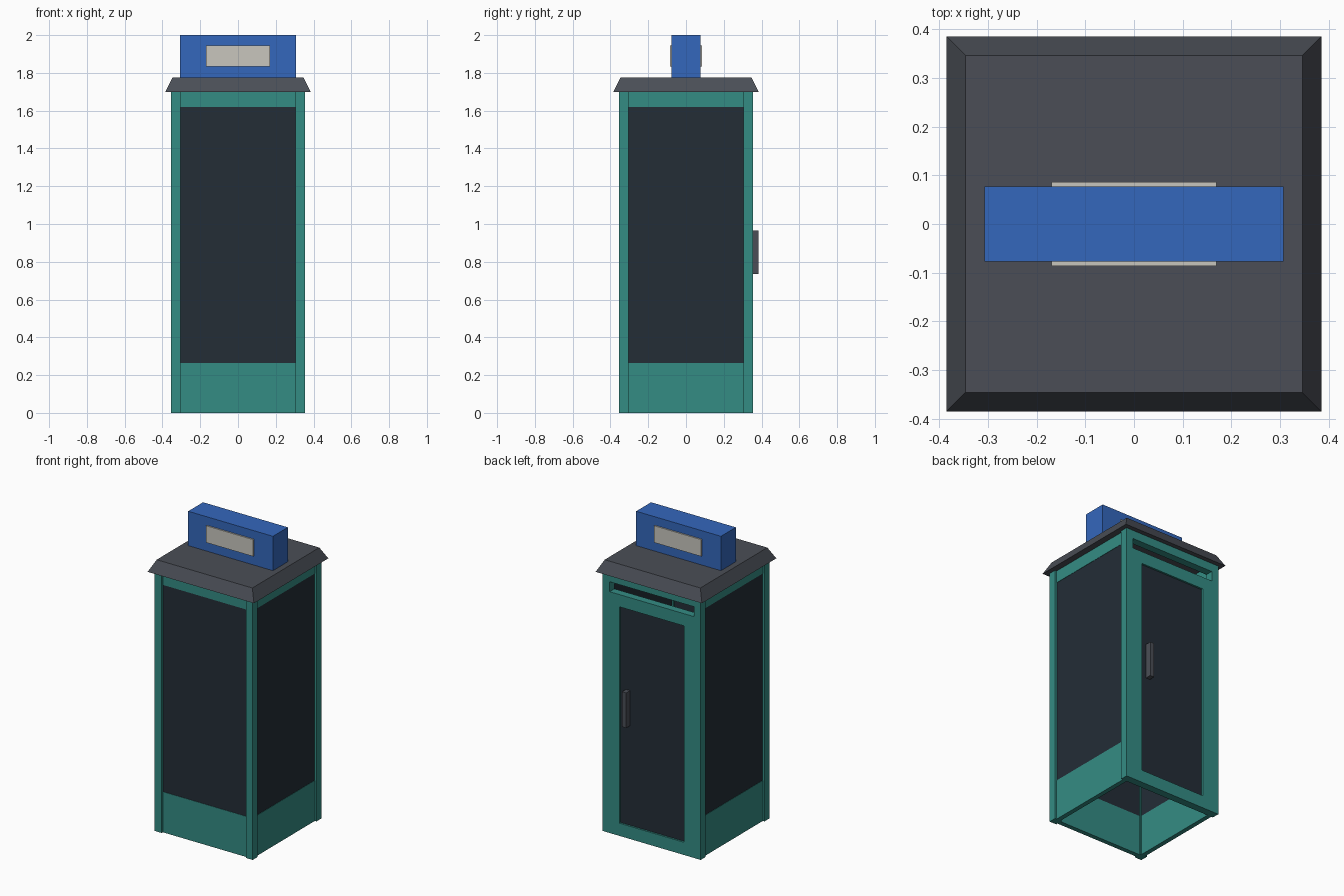
import bpy, bmesh
from math import radians
from mathutils import Matrix

cube = bpy.data.objects.get("Cube")
if cube:
    bpy.data.objects.remove(cube, do_unlink=True)


def material(name, rgb):
    m = bpy.data.materials.new(name)
    m.use_nodes = True
    m.diffuse_color = (*rgb, 1)
    m.node_tree.nodes["Principled BSDF"].inputs["Base Color"].default_value = (*rgb, 1)
    return m


TEAL = material("teal paint", (0.034, 0.262, 0.231))
GLASS = material("dark glass", (0.017, 0.026, 0.037))
GREY = material("dark grey metal", (0.069, 0.076, 0.093))
BLUE = material("blue sign paint", (0.034, 0.136, 0.503))
CREAM = material("pale cream", (0.578, 0.565, 0.515))


def block(name, mat, x, y, z, turn=0, top_scale=1):
    """Box from (min, max) ranges, turned about z, with an optional taper."""
    bm = bmesh.new()
    bmesh.ops.create_cube(bm, size=1)
    for v in bm.verts:
        if v.co.z > 0:
            v.co.x *= top_scale
            v.co.y *= top_scale
        for i, (lo, hi) in enumerate((x, y, z)):
            v.co[i] = (lo + hi) / 2 + v.co[i] * (hi - lo)
    bm.transform(Matrix.Rotation(radians(turn), 4, "Z"))
    mesh = bpy.data.meshes.new(name)
    bm.to_mesh(mesh)
    bm.free()
    mesh.materials.append(mat)
    ob = bpy.data.objects.new(name, mesh)
    bpy.context.collection.objects.link(ob)
    return ob


OUT, IN, EAVE = 0.355, 0.305, 1.70
SPAN = (-IN, IN)

# Corner posts
for label, turn in (("front_right", 0), ("front_left", 90), ("back_left", 180), ("back_right", 270)):
    block(label + "_post", TEAL, (-OUT, -IN), (-OUT, -IN), (0, EAVE), turn)

# Three glazed walls, slightly recessed between the posts
for label, turn in (("front", 0), ("left", 90), ("right", 270)):
    block(label + "_kick_panel", TEAL, SPAN, (-0.343, -0.313), (0, 0.265), turn)
    block(label + "_window", GLASS, SPAN, (-0.341, -0.315), (0.265, 1.62), turn)
    block(label + "_header", TEAL, SPAN, (-0.343, -0.313), (1.62, EAVE), turn)

# Back door, flush with the posts, with an open vent slot above
DOOR = 0.235
BACK = (IN, OUT)
for label, x in (("left", (DOOR, IN)), ("right", (-IN, -DOOR))):
    block(label + "_door_stile", TEAL, x, BACK, (0, 1.58))
for label, x, z in (("bottom", (-DOOR, DOOR), (0, 0.083)),
                    ("upper", (-DOOR, DOOR), (1.50, 1.58)),
                    ("vent_top", SPAN, (1.645, EAVE))):
    block(label + "_door_rail", TEAL, x, BACK, z)
block("door_window", GLASS, (-DOOR, DOOR), (0.32, 0.343), (0.083, 1.50))
block("door_handle", GREY, (0.165, 0.195), (0.34, 0.383), (0.735, 0.965))

# Tapered roof
block("roof", GREY, (-0.385, 0.385), (-0.385, 0.385), (EAVE, 1.775), top_scale=0.9)

# Roof sign with a plain plate on both faces
block("sign_box", BLUE, (-0.307, 0.307), (-0.077, 0.077), (1.775, 2.0))
for label, turn in (("front", 0), ("back", 180)):
    block(label + "_sign_plate", CREAM, (-0.17, 0.17), (-0.086, -0.077), (1.835, 1.945), turn)
